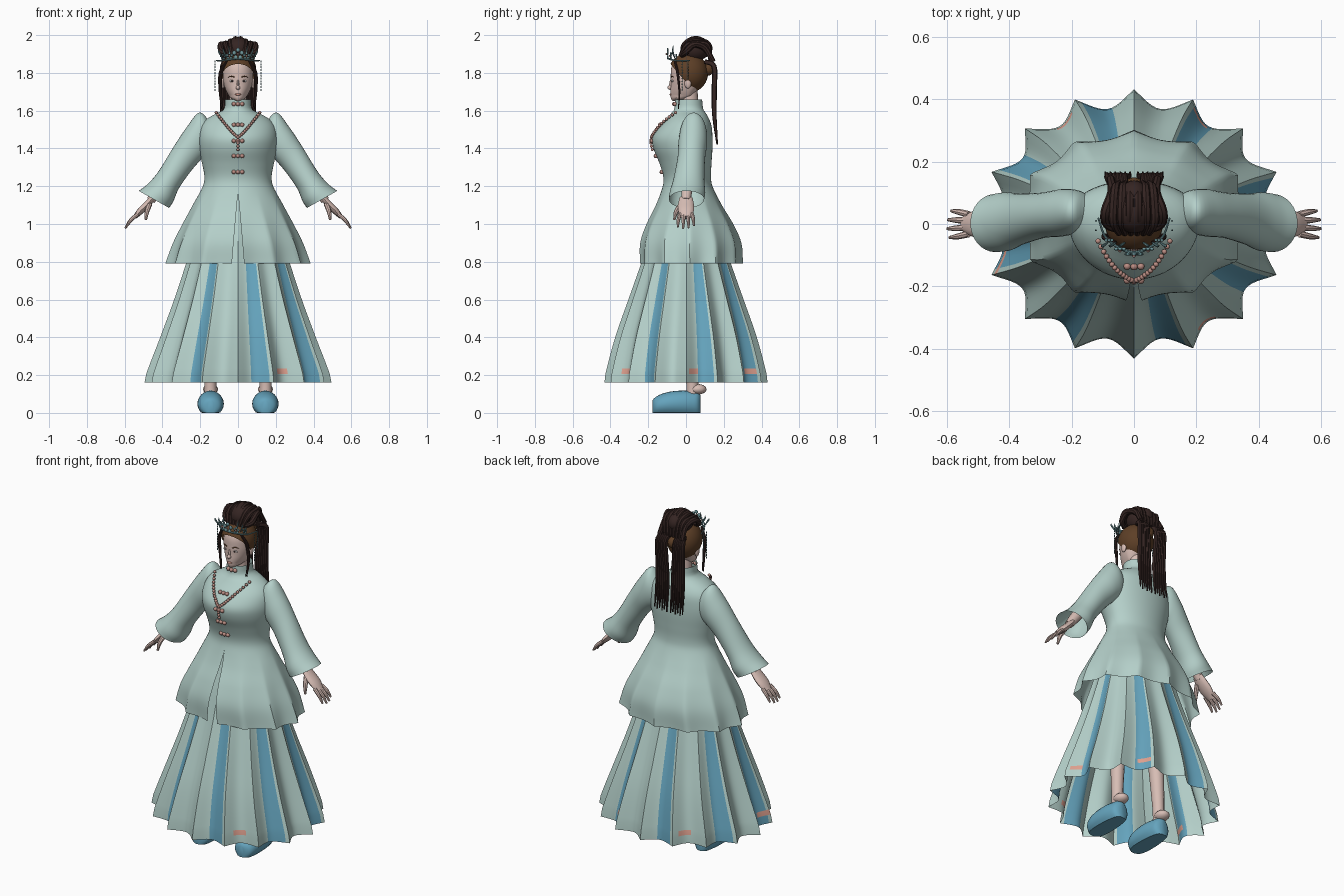
import bpy, bmesh
from math import sin, cos, pi, radians, degrees, asin, sqrt
from mathutils import Vector, Matrix

if "Cube" in bpy.data.objects:
    bpy.data.objects.remove(bpy.data.objects["Cube"])


def material(name, r, g, b):
    m = bpy.data.materials.new(name)
    m.use_nodes = True
    m.diffuse_color = (r, g, b, 1)
    m.node_tree.nodes["Principled BSDF"].inputs["Base Color"].default_value = (r, g, b, 1)
    return m


CLOTH = material("pale teal cloth", .46, .63, .59)
BLUE = material("blue cloth", .13, .37, .51)
SKIN = material("skin", .68, .51, .46)
DARK = material("dark hair", .035, .018, .016)
BROWN = material("brown hair", .11, .05, .02)
BEAD = material("rose bead", .5, .27, .23)
METAL = material("teal ornament", .16, .31, .33)
PINK = material("pink embroidery", .75, .36, .28)
WHITE = material("eye white", .75, .72, .7)


def sample(table, t):
    """Smooth interpolation of table rows, keyed by their first number."""
    t = min(max(t, table[0][0]), table[-1][0])
    i = next(k for k in range(len(table) - 1) if t <= table[k + 1][0])

    def slope(k, c):
        a, b = table[max(k - 1, 0)], table[min(k + 1, len(table) - 1)]
        return (b[c] - a[c]) / (b[0] - a[0])
    p, q = table[i], table[i + 1]
    h = q[0] - p[0]
    u = (t - p[0]) / h
    return [p[c] * (2*u**3 - 3*u*u + 1) + q[c] * (3*u*u - 2*u**3)
            + h * (slope(i, c) * (u**3 - 2*u*u + u) + slope(i + 1, c) * (u**3 - u*u))
            for c in range(1, len(p))]


def loft(bm, rings, closed=True, caps=False, paint=None):
    rows = [[bm.verts.new(p) for p in ring] for ring in rings]
    n = len(rows[0])
    for r in range(len(rows) - 1):
        for c in range(n if closed else n - 1):
            d = (c + 1) % n
            f = bm.faces.new((rows[r][c], rows[r][d], rows[r + 1][d], rows[r + 1][c]))
            if paint:
                f.material_index = paint(r, c)
    if caps:
        bm.faces.new(rows[0][::-1])
        bm.faces.new(rows[-1])


def finish(name, bm, *mats):
    bmesh.ops.remove_doubles(bm, verts=bm.verts, dist=1e-5)
    bmesh.ops.recalc_face_normals(bm, faces=bm.faces)
    me = bpy.data.meshes.new(name)
    bm.to_mesh(me)
    bm.free()
    for m in mats:
        me.materials.append(m)
    ob = bpy.data.objects.new(name, me)
    bpy.context.collection.objects.link(ob)
    bpy.ops.object.select_all(action='DESELECT')
    ob.select_set(True)
    bpy.context.view_layer.objects.active = ob
    bpy.ops.object.shade_smooth_by_angle(angle=radians(40))
    return ob


def tube(bm, pts, ref=(0, 1, 0), wide=1, sides=8, steps=4):
    """Round or flattened tube through (x, y, z, radius) points."""
    table = [(i, *p) for i, p in enumerate(pts)]
    count = (len(pts) - 1) * steps
    path = [sample(table, k / steps) for k in range(count + 1)]
    rings = []
    for k, p in enumerate(path):
        t = (Vector(path[min(k + 1, count)][:3]) - Vector(path[max(k - 1, 0)][:3])).normalized()
        u = Vector(ref)
        u = (u - t * u.dot(t)).normalized()
        v = t.cross(u)
        rings.append([Vector(p[:3]) + p[3] * (u * wide * cos(a) + v * sin(a))
                      for a in (2 * pi * j / sides for j in range(sides))])
    loft(bm, rings, caps=True)


def tubes(name, mat, paths, **kw):
    bm = bmesh.new()
    for p in paths:
        tube(bm, p, **kw)
    return finish(name, bm, mat)


def blobs(name, mat, items, seg=12):
    """Ellipsoids given as (centre, radii)."""
    bm = bmesh.new()
    for c, s in items:
        s = (s, s, s) if isinstance(s, float) else s
        bmesh.ops.create_uvsphere(bm, u_segments=seg, v_segments=seg * 2 // 3, radius=1,
                                  matrix=Matrix.Translation(c) @ Matrix.Diagonal((*s, 1)))
    return finish(name, bm, mat)


def oval(a, front, back, yc, z, angle, f=1):
    s = sin(angle)
    return Vector((a * cos(angle) * f, yc + (back - yc if s > 0 else yc - front) * s * f, z))


# Pleated skirt: sixteen pleats, every second one with a blue panel
SKIRT = [(.16, .495, .432), (.2, .488, .428), (.4, .412, .375), (.6, .338, .305),
         (.8, .272, .235), (.95, .225, .19), (1.1, .17, .135), (1.18, .15, .115)]
PER = 12
N = 16 * PER
levels = [.16, .207, .235] + [.235 + .945 * k / 20 for k in range(1, 21)]
rings = []
for z in levels:
    a, b = sample(SKIRT, z)
    deep = .04 + .09 * max(0, 1 - (z - .16) / .9)
    rings.append([oval(a, -b, b, .003, z, 2 * pi * i / N, 1 - deep * abs(sin(16 * pi * i / N)))
                  for i in range(N)])


def skirt_paint(r, c):
    if r == 1 and any(abs(c * 360 / N - t) < 4 for t in (302, 4, 60, 120, 197)):
        return 2
    return 1 if (c // PER) % 2 == 0 and 5 <= c % PER <= 10 else 0


bm = bmesh.new()
loft(bm, rings, paint=skirt_paint)
finish("pleated_skirt", bm, CLOTH, BLUE, PINK)

# Tunic with high collar, flared hem and front slit: z, half width, front y, back y
TUNIC = [(.79, .385, -.257, .302), (.9, .345, -.25, .293), (1, .295, -.212, .25),
         (1.1, .24, -.16, .19), (1.2, .186, -.123, .14), (1.25, .178, -.12, .132),
         (1.32, .19, -.14, .135), (1.4, .208, -.172, .14), (1.46, .211, -.176, .14),
         (1.52, .196, -.138, .135), (1.56, .16, -.1, .12), (1.59, .105, -.075, .103),
         (1.605, .076, -.063, .092), (1.66, .068, -.058, .085)]
MID, SLIT = .02, 1.17
rings = []
for k in range(61):
    z = .79 + .87 * k / 60
    a, front, back = sample(TUNIC, z)
    fall = max(0, (SLIT - z) / .38)
    gap = asin(.034 * fall / a)
    ring = []
    for i in range(145):
        t = -pi / 2 + gap + (2 * pi - 2 * gap) * i / 144
        ring.append(oval(a, front, back, MID, z, t, 1 - .09 * fall * abs(sin(6 * t))))
    rings.append(ring)
bm = bmesh.new()
loft(bm, rings, closed=False)
finish("tunic", bm, CLOTH)


def chest(x, z):
    a, front, _ = sample(TUNIC, z)
    return MID + (front - MID) * sqrt(max(0, 1 - (x / a) ** 2))


# Sleeves: top x, top z, bottom x, bottom z, half depth, centre y
SLEEVE = [(0, .15, 1.545, .12, 1.42, .045, .04), (1, .205, 1.59, .155, 1.37, .068, .04),
          (2, .27, 1.515, .19, 1.345, .076, .036), (3, .34, 1.41, .245, 1.285, .073, .028),
          (4, .42, 1.28, .312, 1.19, .082, .015), (5, .475, 1.215, .342, 1.12, .094, .008),
          (6, .525, 1.175, .365, 1.085, .093, .003)]
for s, side in ((1, "left"), (-1, "right")):
    rings = []
    for k in range(31):
        tx, tz, bx, bz, hy, cy = sample(SLEEVE, k / 5)
        rings.append([Vector((s * ((tx + bx) / 2 + (tx - bx) / 2 * cos(a)), cy + hy * sin(a),
                              (tz + bz) / 2 + (tz - bz) / 2 * cos(a)))
                      for a in (2 * pi * j / 32 for j in range(32))])
    bm = bmesh.new()
    loft(bm, rings)
    finish(side + "_sleeve", bm, CLOTH)

    # Forearm, palm, fingers and thumb
    tubes(side + "_forearm", SKIN, [[(s * .34, .015, 1.3, .035), (s * .42, .005, 1.185, .03),
                                     (s * .462, 0, 1.125, .023)]], sides=12)
    tubes(side + "_palm", SKIN, [[(s * .45, 0, 1.14, .015), (s * .48, 0, 1.105, .018),
                                  (s * .515, 0, 1.07, .018), (s * .548, 0, 1.035, .011)]],
          wide=2.3, sides=12)
    fingers = []
    for j, reach in enumerate((.9, 1, .97, .82)):
        y = -.032 + .021 * j
        fingers.append([(s * .53, y, 1.053, .011),
                        (s * (.53 + .04 * reach), y * 1.25, 1.053 - .035 * reach, .0095),
                        (s * (.53 + .068 * reach), y * 1.35, 1.053 - .076 * reach, .005)])
    fingers.append([(s * .468, -.025, 1.105, .014), (s * .482, -.052, 1.065, .012),
                    (s * .488, -.062, 1.022, .006)])
    tubes(side + "_fingers", SKIN, fingers)

    # Legs, heels and slip-on shoes
    tubes(side + "_leg", SKIN, [[(s * .145, .035, .08, .033), (s * .145, .032, .2, .033),
                                 (s * .13, .02, .6, .05)]], sides=14)
    blobs(side + "_heel", SKIN, [((s * .145, .062, .125), (.04, .047, .028))])
    SHOE = [(-.178, .02, .065), (-.166, .048, .08), (-.13, .065, .1), (-.08, .07, .113),
            (-.02, .067, .118), (.03, .058, .115), (.065, .044, .108), (.078, .02, .09)]
    rings = []
    for k in range(33):
        y = -.178 + .256 * k / 32
        hw, h = sample(SHOE, y)
        rings.append([Vector((s * .145 + hw * cos(a), y, max(0, h * (.42 + .58 * sin(a)))))
                      for a in (2 * pi * j / 24 for j in range(24))])
    bm = bmesh.new()
    loft(bm, rings, caps=True)
    finish(side + "_shoe", bm, BLUE)

# Head and neck
HEAD = [(1.652, .014, -.072, -.02), (1.665, .038, -.08, .02), (1.7, .061, -.083, .055),
        (1.74, .075, -.081, .08), (1.78, .08, -.081, .092), (1.83, .077, -.077, .092),
        (1.87, .058, -.055, .07), (1.893, .025, -.02, .04)]
rings = []
for k in range(29):
    z = 1.652 + .241 * k / 28
    a, front, back = sample(HEAD, z)
    rings.append([oval(a, front, back, .01 if z > 1.67 else -.02, z, 2 * pi * j / 32)
                  for j in range(32)])
bm = bmesh.new()
loft(bm, rings, caps=True)
finish("head", bm, SKIN)
tubes("neck", SKIN, [[(0, .022, 1.56, .052), (0, .02, 1.64, .046), (0, .015, 1.72, .045)]], sides=16)
both = (1, -1)
blobs("nose", SKIN, [((0, -.084, 1.722), (.011, .014, .012)), ((0, -.079, 1.74), (.007, .01, .025))])
blobs("ears", SKIN, [((s * .08, .01, 1.745), (.01, .018, .028)) for s in both])
blobs("eyes", WHITE, [((s * .032, -.0715, 1.757), (.014, .006, .006)) for s in both])
blobs("irises", DARK, [((s * .032, -.076, 1.757), (.005, .003, .005)) for s in both])
blobs("lips", PINK, [((0, -.08, 1.686), (.016, .007, .006))])
tubes("eyebrows", BROWN, [[(s * .016, -.08, 1.776, .002), (s * .034, -.075, 1.782, .003),
                           (s * .052, -.064, 1.777, .001)] for s in both])

# Hair cap trimmed along the hairline
bm = bmesh.new()
bmesh.ops.create_uvsphere(bm, u_segments=32, v_segments=24, radius=1,
                          matrix=Matrix.Translation((0, .012, 1.8)) @ Matrix.Diagonal((.095, .105, .106, 1)))
bmesh.ops.bisect_plane(bm, geom=bm.verts[:] + bm.edges[:] + bm.faces[:], plane_co=(0, -.08, 1.845),
                       plane_no=(0, .165, .14), clear_inner=True)
finish("hair_cap", bm, BROWN)

# Top bun with combed ridges, side loops and back knot
blobs("bun", DARK, [((0, .045, 1.925), (.068, .075, .066)), ((0, .09, 1.93), (.045, .05, .05))], 20)
tubes("bun_ridges", DARK, [[(x * .8, -.03, 1.89, .01), (x * 1.1, .005, 1.965 - abs(x) * .3, .014),
                            (x * 1.1, .06, 1.986 - abs(x) * .5, .015), (x, .115, 1.945, .014),
                            (x * .8, .13, 1.86, .01)] for x in (-.06, -.036, -.012, .012, .036, .06)],
      ref=(1, 0, 0))
tubes("bun_loops", DARK, [[(s * .04, -.02, 1.89, .012), (s * .085, 0, 1.91, .016),
                           (s * .09, .04, 1.95, .017), (s * .07, .1, 1.93, .016),
                           (s * .075, .145, 1.86, .013)] for s in both], ref=(0, 0, 1))
blobs("back_knot", BROWN, [((0, .115, 1.82), (.035, .035, .035))])

# Two loose tails of straight strands, and thin front locks
tubes("hair_tails", DARK, [[(s * (.02 + .009 * j), .1, 1.86, .012), (s * (.03 + .011 * j), .148, 1.835, .014),
                            (s * (.024 + .012 * j), .15, 1.72, .014), (s * (.016 + .014 * j), .15, 1.58, .012),
                            (s * (.012 + .016 * j), .165, 1.42 + .01 * (j % 2), .004)]
                           for s in both for j in range(6)], ref=(1, 0, 0), wide=.7)
tubes("front_locks", DARK, [[(s * .06, -.06, 1.865, .006), (s * (.088 + d), -.045, 1.8, .007),
                             (s * (.09 + d), -.035, 1.7, .005), (s * (.08 + d), -.04, 1.61, .002)]
                            for s in both for d in (0, .007)])

# Tiara band, flowers, leaf sprays and hanging bead strings
tubes("tiara_band", METAL, [[(-.115, .02, 1.865, .003), (-.085, -.05, 1.865, .004), (0, -.092, 1.875, .005),
                             (.085, -.05, 1.865, .004), (.115, .02, 1.865, .003)]], ref=(0, 0, 1))
petals = []
for x, y, z, r in ((0, -.097, 1.9, .021), (-.045, -.08, 1.89, .013), (.045, -.08, 1.89, .013),
                   (-.08, -.052, 1.885, .01), (.08, -.052, 1.885, .01)):
    petals += [((x + r * cos(a), y, z + r * sin(a)), (r * .55, .005, r * .55))
               for a in (pi / 2 + 2 * pi * k / 5 for k in range(5))]
blobs("tiara_flowers", METAL, petals, 9)
blobs("flower_centres", BEAD, [((x, y - .005, z), .006) for x, y, z in
                               ((0, -.097, 1.9), (-.045, -.08, 1.89), (.045, -.08, 1.89))], 9)
tubes("tiara_sprays", METAL, [[(s * x, -.06, 1.88, .003), (s * (x + .015), -.07, 1.91, .005),
                               (s * (x + .02), -.068, z, .001)]
                              for s in both for x, z in ((.03, 1.945), (.06, 1.93), (.085, 1.92))])
blobs("hanging_strings", METAL, [((s * .122, -.02 + .03 * d, 1.86 - .015 * k), (.003, .003, .007))
                                 for s in both for d in (0, 1) for k in range(11 - 4 * d)], 6)

# Necklace with pendant string, and rows of tunic buttons
beads = []
for k in range(-13, 14):
    u = k / 13
    x, z = .115 * u, 1.46 + .13 * abs(u) ** 1.2
    beads.append(((x, min(-.175 + .12 * u * u, chest(x, z) - .006), z), .0085))
beads += [((0, chest(0, z) - .008, z), .008) for z in (1.445, 1.428, 1.411, 1.394)]
blobs("necklace", BEAD, beads)
blobs("tunic_buttons", BEAD, [((x, chest(x, z) - .003, z), .0115) for z in (1.635, 1.525, 1.44, 1.36, 1.275)
                              for x in (-.022, 0, .022)])
